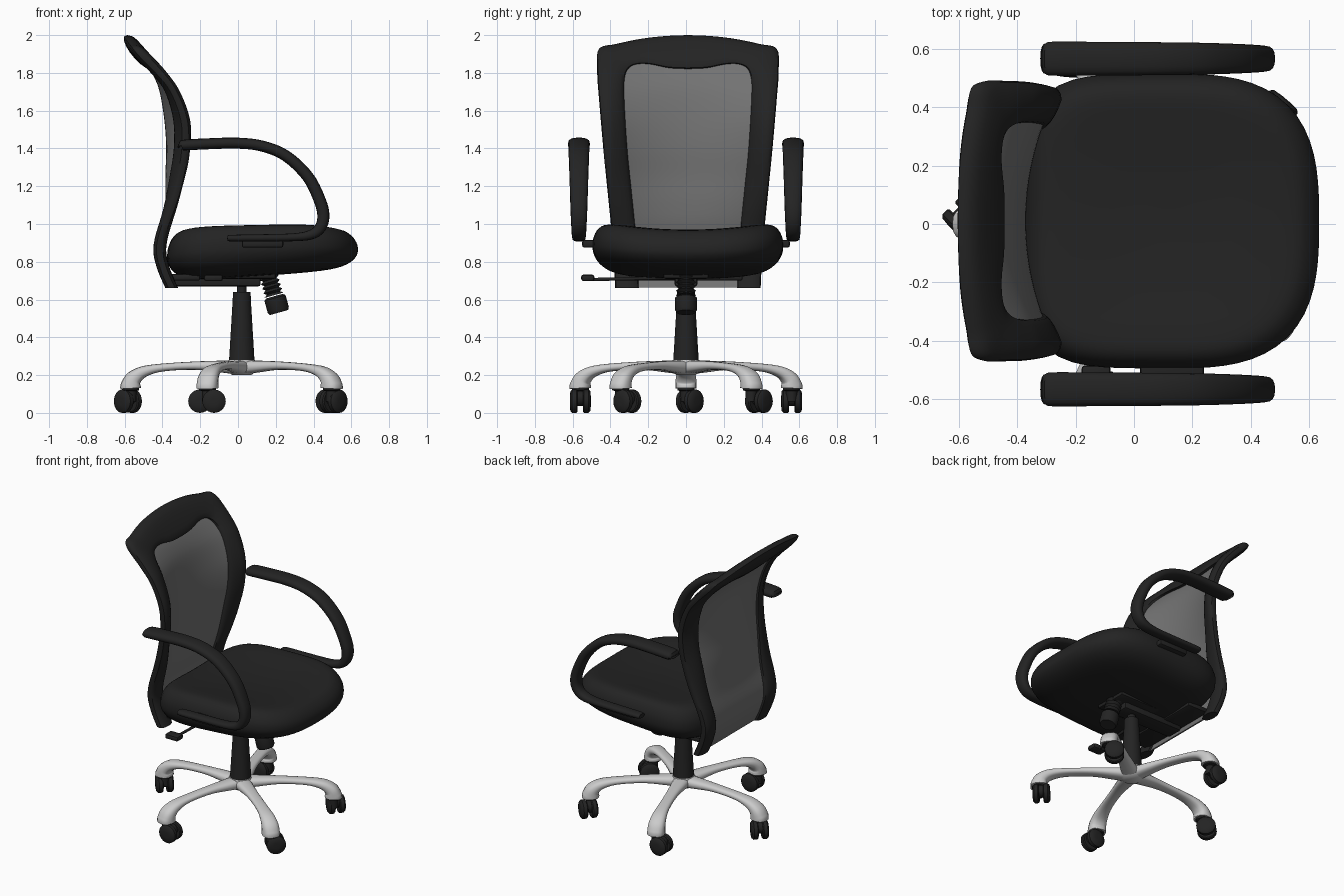
import bpy, bmesh, math
from mathutils import Vector, Matrix

if "Cube" in bpy.data.objects:
    bpy.data.objects.remove(bpy.data.objects["Cube"])


def material(name, v):
    m = bpy.data.materials.new(name)
    m.diffuse_color = (v, v, v, 1)
    m.use_nodes = True
    m.node_tree.nodes["Principled BSDF"].inputs["Base Color"].default_value = m.diffuse_color
    return m


BLACK = material("black fabric and plastic", 0.017)
GREY = material("grey mesh", 0.17)
SILVER = material("silver metal", 0.6)


def finish(name, bm, mat, angle=40):
    bmesh.ops.recalc_face_normals(bm, faces=bm.faces)
    me = bpy.data.meshes.new(name)
    bm.to_mesh(me)
    bm.free()
    me.materials.append(mat)
    ob = bpy.data.objects.new(name, me)
    bpy.context.collection.objects.link(ob)
    bpy.ops.object.select_all(action='DESELECT')
    ob.select_set(True)
    bpy.context.view_layer.objects.active = ob
    bpy.ops.object.shade_smooth_by_angle(angle=math.radians(angle))
    return ob


def loft(name, rings, mat, angle=40):
    """Skin closed rings of points and cap both ends."""
    bm = bmesh.new()
    vs = [[bm.verts.new(p) for p in r] for r in rings]
    n = len(rings[0])
    for a, b in zip(vs, vs[1:]):
        for j in range(n):
            k = (j + 1) % n
            bm.faces.new((a[j], a[k], b[k], b[j]))
    bm.faces.new(vs[0])
    bm.faces.new(vs[-1])
    return finish(name, bm, mat, angle)


def smooth(pts, n=5):
    """Catmull-Rom resampling of tuples of any length."""
    out = []
    for i in range(len(pts) - 1):
        p = [pts[max(i - 1, 0)], pts[i], pts[i + 1], pts[min(i + 2, len(pts) - 1)]]
        for s in range(n):
            t = s / n
            out.append(tuple(0.5 * (2*b + (c-a)*t + (2*a-5*b+4*c-d)*t*t + (3*b-a-3*c+d)*t**3)
                             for a, b, c, d in zip(*p)))
    return out + [tuple(pts[-1])]


def interp(tab, z):
    if z <= tab[0][0]:
        return tab[0][1]
    for (a, u), (b, v) in zip(tab, tab[1:]):
        if z <= b:
            return u + (v - u) * (z - a) / (b - a)
    return tab[-1][1]


def lathe(name, prof, mat, a, axis=(0, 0, 1), seg=28):
    """Turn (radius, height) points about an axis starting at a."""
    rot = Vector(axis).to_track_quat('Z', 'Y').to_matrix()
    rings = [[Vector(a) + rot @ Vector((r * math.cos(2*math.pi*j/seg), r * math.sin(2*math.pi*j/seg), h))
              for j in range(seg)] for r, h in prof]
    return loft(name, rings, mat)


def box(name, lo, hi, mat, bevel=0.012):
    bm = bmesh.new()
    size = [h - l for l, h in zip(lo, hi)]
    mid = [(h + l) / 2 for l, h in zip(lo, hi)]
    bmesh.ops.create_cube(bm, size=1, matrix=Matrix.Translation(mid) @ Matrix.Diagonal((*size, 1)))
    bmesh.ops.bevel(bm, geom=bm.edges[:], offset=bevel, segments=2, affect='EDGES', profile=0.5)
    return finish(name, bm, mat)


def sweep(name, path, place, mat, seg=16):
    """Sweep an ellipse along (u, z, half width, half thickness) in a vertical plane."""
    rings = []
    for i, (u, z, w, h) in enumerate(path):
        p, q = path[max(i - 1, 0)], path[min(i + 1, len(path) - 1)]
        d = Vector((q[0] - p[0], q[1] - p[1])).normalized()
        ring = []
        for j in range(seg):
            t = 2 * math.pi * j / seg
            c, s = math.cos(t), math.sin(t)
            c, s = [math.copysign(abs(k) ** 0.8, k) for k in (c, s)]
            ring.append(place(u - d.y * h * s, w * c, z + d.x * h * s))
        rings.append(ring)
    return loft(name, rings, mat)


# backrest surface: side edge position and depth of the hollow, by height
EDGE = smooth([(.66, -.35), (.75, -.39), (.85, -.415), (.95, -.4), (1.1, -.345), (1.25, -.305), (1.4, -.28),
               (1.55, -.285), (1.7, -.34), (1.8, -.415), (1.9, -.51), (2.0, -.585)])
DEPTH = smooth([(.66, 0), (.95, 0), (1.1, .035), (1.25, .075), (1.4, .095), (1.55, .1), (1.7, .07), (1.85, .02), (2, 0)])
YC = 0.01


def back_x(y, z):
    return interp(EDGE, z) - interp(DEPTH, z) * (1 - min(1, abs(y) / .42) ** 2)


# backrest frame: inner and outer outline, half width then mirrored
half = [(0, 1.82, 0, 2.0), (.1, 1.825, .12, 1.995), (.2, 1.845, .25, 1.98), (.27, 1.845, .38, 1.953),
        (.315, 1.82, .472, 1.925), (.335, 1.76, .48, 1.8), (.335, 1.65, .472, 1.68), (.32, 1.4, .448, 1.4),
        (.3, 1.2, .428, 1.2), (.275, .95, .403, .95), (.265, .8, .392, .8), (.26, .66, .385, .66)]
half = smooth(half, 6)
outline = [(-a, b, -c, d) for a, b, c, d in reversed(half[1:])] + half
rings = []
for yi, zi, yo, zo in outline:
    ring = []
    for j in range(16):
        t = 2 * math.pi * j / 16
        s = .5 - .5 * math.cos(t)
        k = math.copysign(abs(math.sin(t)) ** .7, math.sin(t))
        y, z = yi + (yo - yi) * s, zi + (zo - zi) * s
        h = .034 + .012 * max(0, min(1, (z - 1.7) / .15))
        ring.append((back_x(y, z) + h * k, y + YC, z))
    rings.append(ring)
loft("backrest_frame", rings, BLACK)

# mesh panel inside the frame
WIDTH = [(.66, .28), (.95, .295), (1.2, .32), (1.4, .34), (1.65, .355), (1.76, .355), (1.82, .335), (1.86, .28)]
rings = []
for i in range(41):
    z = .665 + 1.195 * i / 40
    w = interp(WIDTH, z)
    ys = [w * (k / 10 - 1) for k in range(21)]
    rings.append([(back_x(y, z) + .005, y + YC, z) for y in ys] +
                 [(back_x(y, z) - .005, y + YC, z) for y in reversed(ys)])
loft("backrest_mesh", rings, GREY)

# seat cushion: rounded outline, scaled ring by ring from underside to top
prof = smooth([(.02, .725), (.5, .728), (.78, .74), (.92, .77), (.985, .81), (1, .85), (.985, .895),
               (.93, .94), (.83, .965), (.6, .967), (.3, .962), (.02, .96)], 3)
rings = []
for s, z in prof:
    ring = []
    for j in range(72):
        t = 2 * math.pi * j / 72
        c, d = math.cos(t), math.sin(t)
        n = 2.9 if c > 0 else 4.5
        r = (abs(c) ** n + abs(d) ** n) ** (-1 / n)
        x, y = .505 * r * c * s, .505 * r * d * s
        top = max(0, min(1, (z - .74) / .2))
        dz = top * (.035 * (y / .45) ** 2 + .02 * x - .05 * max(0, x - .25)) + (1 - top) * (.07 * x + .03 * (y / .5) ** 2)
        ring.append((x + .13, y + YC, z + dz))
    rings.append(ring)
loft("seat", rings, BLACK, 60)

# armrests with their brackets
arm = smooth([(-.3, 1.415, .05, .02), (-.285, 1.418, .058, .028), (-.15, 1.425, .058, .029), (0, 1.428, .057, .029),
              (.13, 1.412, .056, .029), (.255, 1.36, .054, .03), (.37, 1.25, .05, .031), (.435, 1.12, .046, .032),
              (.452, 1.04, .043, .032), (.435, .98, .04, .03), (.39, .945, .038, .026), (.3, .93, .036, .021),
              (.1, .926, .035, .019), (-.04, .925, .034, .017), (-.055, .925, .02, .01)])
for side, s in (("right", -1), ("left", 1)):
    sweep(side + "_armrest", arm, lambda u, v, z: (u, s * .567 + v, z), BLACK)
    ya, yb = sorted((s * .44, s * .55))
    box(side + "_arm_bracket", (.02, ya, .875), (.24, yb, .915), BLACK)

# tilt mechanism below the seat
box("tilt_bar", (-.34, -.06, .67), (.12, .06, .73), BLACK)
box("tilt_housing", (-.12, -.12, .71), (.2, .12, .77), BLACK)
box("back_bracket", (-.36, -.3, .7), (-.2, .3, .735), BLACK)
lathe("lever_rod", [(.009, 0), (.009, .44)], BLACK, (-.1, -.06, .715), (-.06, -1, -.02), 10)
box("lever_paddle", (-.18, -.555, .698), (-.08, -.485, .732), BLACK)

# tension knob with ribbed bellows
axis = (.28, 0, -1)
ribs = [(.052 if k % 2 else .036, .012 * k) for k in range(12)]
lathe("knob_bellows", ribs, BLACK, (.155, 0, .75), axis)
lathe("tension_knob", [(.045, 0), (.058, .01), (.058, .075), (.05, .09)], BLACK, (.193, 0, .618), axis)

# gas column and hub
CX = .02
lathe("gas_column", [(.068, .27), (.066, .3), (.048, .6), (.047, .64), (.026, .64), (.026, .74)], BLACK, (CX, 0, 0))
lathe("base_hub", [(.05, .2), (.07, .215), (.078, .25), (.07, .28)], SILVER, (CX, 0, 0))

# five legs, each with a twin-wheel caster
leg = smooth([(.02, .24, .055, .038), (.1, .245, .05, .032), (.25, .25, .038, .022), (.42, .24, .038, .021),
              (.52, .218, .047, .03), (.572, .182, .054, .043), (.587, .145, .056, .054), (.588, .13, .056, .055)])
casters = [(36, -.01, .04, 50), (108, -.04, 0, 90), (180, -.015, .02, 45), (252, .035, 0, 90), (324, .01, .035, 135)]
for i, (deg, dx, dy, axle) in enumerate(casters, 1):
    a = math.radians(deg)
    c, s = math.cos(a), math.sin(a)
    sweep(f"base_leg_{i}", leg, lambda u, v, z: (CX + u * c - v * s, u * s + v * c, z), SILVER)
    px, py = CX + .588 * c, .588 * s
    lathe(f"caster_stem_{i}", [(.03, .06), (.03, .115), (.045, .12), (.045, .135)], BLACK, (px, py, 0), seg=16)
    ax = Vector((math.cos(math.radians(axle)), math.sin(math.radians(axle)), 0))
    mid = Vector((px + dx, py + dy, .062))
    for k in (1, -1):
        lathe(f"caster_wheel_{i}_{'a' if k > 0 else 'b'}",
              [(.056, .014), (.062, .02), (.062, .043), (.052, .053), (.02, .056)], BLACK, mid, ax * k, 24)
    lathe(f"caster_hood_{i}", [(.04, -.016), (.04, .016)], BLACK, mid + Vector((0, 0, .015)), ax, 20)
